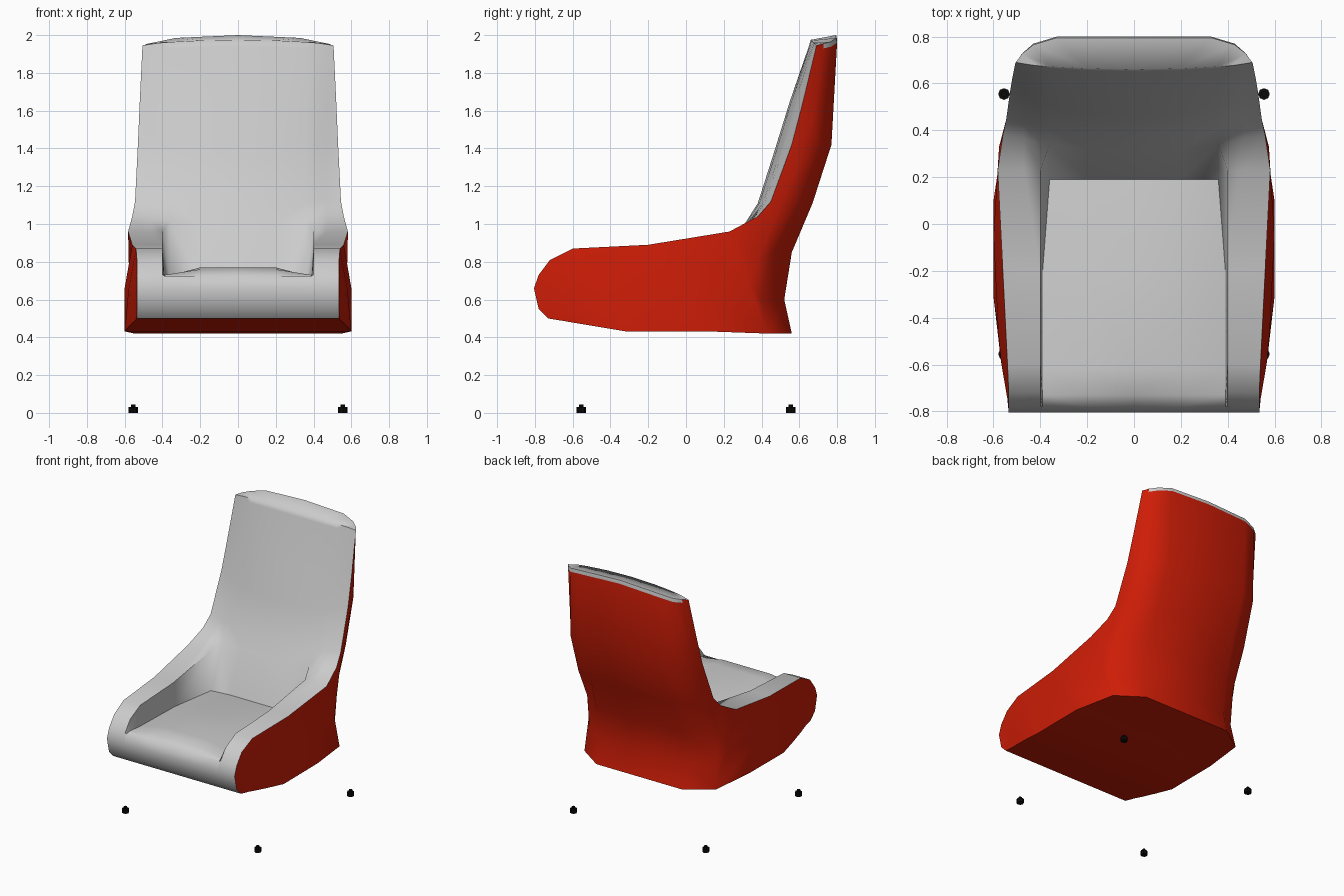
import bpy
import bmesh
from math import radians
from mathutils import Vector

cube = bpy.data.objects.get("Cube")
if cube:
    bpy.data.objects.remove(cube, do_unlink=True)


def material(name, rgb, rough=0.6):
    mat = bpy.data.materials.new(name)
    mat.use_nodes = True
    mat.diffuse_color = (*rgb, 1)
    node = mat.node_tree.nodes["Principled BSDF"]
    node.inputs["Base Color"].default_value = (*rgb, 1)
    node.inputs["Roughness"].default_value = rough
    return mat


GREY = material("light grey upholstery", (0.6, 0.6, 0.6))
RED = material("red shell", (0.61, 0.012, 0.002))
BLACK = material("black feet", (0.003, 0.003, 0.003))


def finish(name, bm, mats, angle):
    mesh = bpy.data.meshes.new(name)
    bm.to_mesh(mesh)
    bm.free()
    obj = bpy.data.objects.new(name, mesh)
    bpy.context.collection.objects.link(obj)
    for mat in mats:
        mesh.materials.append(mat)
    bpy.ops.object.select_all(action="DESELECT")
    obj.select_set(True)
    bpy.context.view_layer.objects.active = obj
    bpy.ops.object.shade_smooth_by_angle(angle=radians(angle))
    return obj


def add_mirror(obj, axes):
    mod = obj.modifiers.new("mirror", "MIRROR")
    mod.use_axis = axes
    mod.merge_threshold = 0.001


# Seat shell: stations from the front lip, along the seat and up the back.
# Each has the cushion centre (y, z), rim (y, z, half width),
# and outer shell (y, z, half width, corner rounding).
STATIONS = [
    ((-.73, .50), (-.73, .50, .535), (-.73, .50, .535, 0)),
    ((-.78, .55), (-.78, .55, .535), (-.70, .495, .54, 0)),
    ((-.805, .66), (-.805, .66, .535), (-.65, .487, .545, 0)),
    ((-.78, .725), (-.78, .73, .535), (-.58, .475, .56, 0)),
    ((-.73, .76), (-.72, .81, .535), (-.46, .455, .58, 0)),
    ((-.62, .77), (-.60, .87, .54), (-.31, .43, .60, 0)),
    ((-.20, .75), (-.20, .89, .56), (.10, .432, .60, 0)),
    ((.19, .70), (.23, .96, .582), (.56, .42, .55, .13)),
    ((.31, 1.0), (.38, 1.04, .56), (.52, .60, .53, .12)),
    ((.38, 1.11), (.45, 1.12, .545), (.56, .85, .51, .11)),
    ((.46, 1.36), (.56, 1.42, .53), (.67, 1.11, .49, .08)),
    ((.55, 1.65), (.62, 1.65, .52), (.77, 1.42, .47, .06)),
    ((.65, 1.94), (.685, 1.92, .507), (.80, 1.975, .43, .03)),
    ((.66, 1.975), (.69, 1.945, .505), (.795, 2.0, .43, .03)),
]
DROP = {4: .03, 5: .05, 6: .04, 7: .01}   # cushion edges sink beside the arms
FIRST_BACK = 8
LAST = len(STATIONS) - 1


def half_ring(s):
    (yc, zc), (yr, zr, w), (yo, zo, wo, off) = STATIONS[s]
    centre, rim = Vector((0, yc, zc)), Vector((w, yr, zr))

    def inner(x, blend):
        p = centre.lerp(rim, blend)
        return Vector((x, p.y, p.z))

    if s < FIRST_BACK:
        well = .36 if s == FIRST_BACK - 1 else .39
        ring = [centre, inner(.2, 0), Vector((well, yc, zc - DROP.get(s, 0))),
                inner(.4, 1), inner(.47, 1), rim]
    else:
        ring = [centre, inner(.2, .12), inner(.36, .4),
                inner(.42, .55), inner(.47, .8), rim]
    # The top of the back falls away towards its corners
    top = .03 if s >= LAST - 1 else 0
    corner = Vector((wo, yo - off, zo - 1.2 * top))
    side = rim.lerp(corner, .5)
    if s > 3:
        side.x += .02 if s == 6 else .01
    flat = Vector((.36 if s < FIRST_BACK + 2 else .33, yo, zo - .5 * top))
    return ring + [side, corner, flat, Vector((0, yo, zo))]


bm = bmesh.new()
rings = [[bm.verts.new(p) for p in half_ring(s)] for s in range(len(STATIONS))]
for s in range(LAST):
    a, b = rings[s], rings[s + 1]
    for j in range(len(a) - 1):
        face = bm.faces.new((a[j], a[j + 1], b[j + 1], b[j]))
        top_band = s == LAST - 1 and j >= 6
        face.material_index = 0 if j < 5 or top_band else 1

# Grey top edge of the back
end = rings[-1]
for j in range(4):
    bm.faces.new((end[j], end[j + 1], end[8 - j], end[9 - j]))
bmesh.ops.remove_doubles(bm, verts=bm.verts, dist=.0005)
shell = finish("seat_shell", bm, [GREY, RED], 66)
add_mirror(shell, (True, False, False))

# Feet: a small octagonal pad with a stub, repeated at four corners
bm = bmesh.new()
for radius, low, high in ((.025, 0, .03), (.012, .03, .045)):
    made = bmesh.ops.create_cone(bm, cap_ends=True, segments=8, radius1=radius,
                                 radius2=radius, depth=high - low)
    bmesh.ops.translate(bm, verts=made["verts"],
                        vec=(.555, .555, (low + high) / 2))
feet = finish("feet", bm, [BLACK], 30)
add_mirror(feet, (True, True, False))
